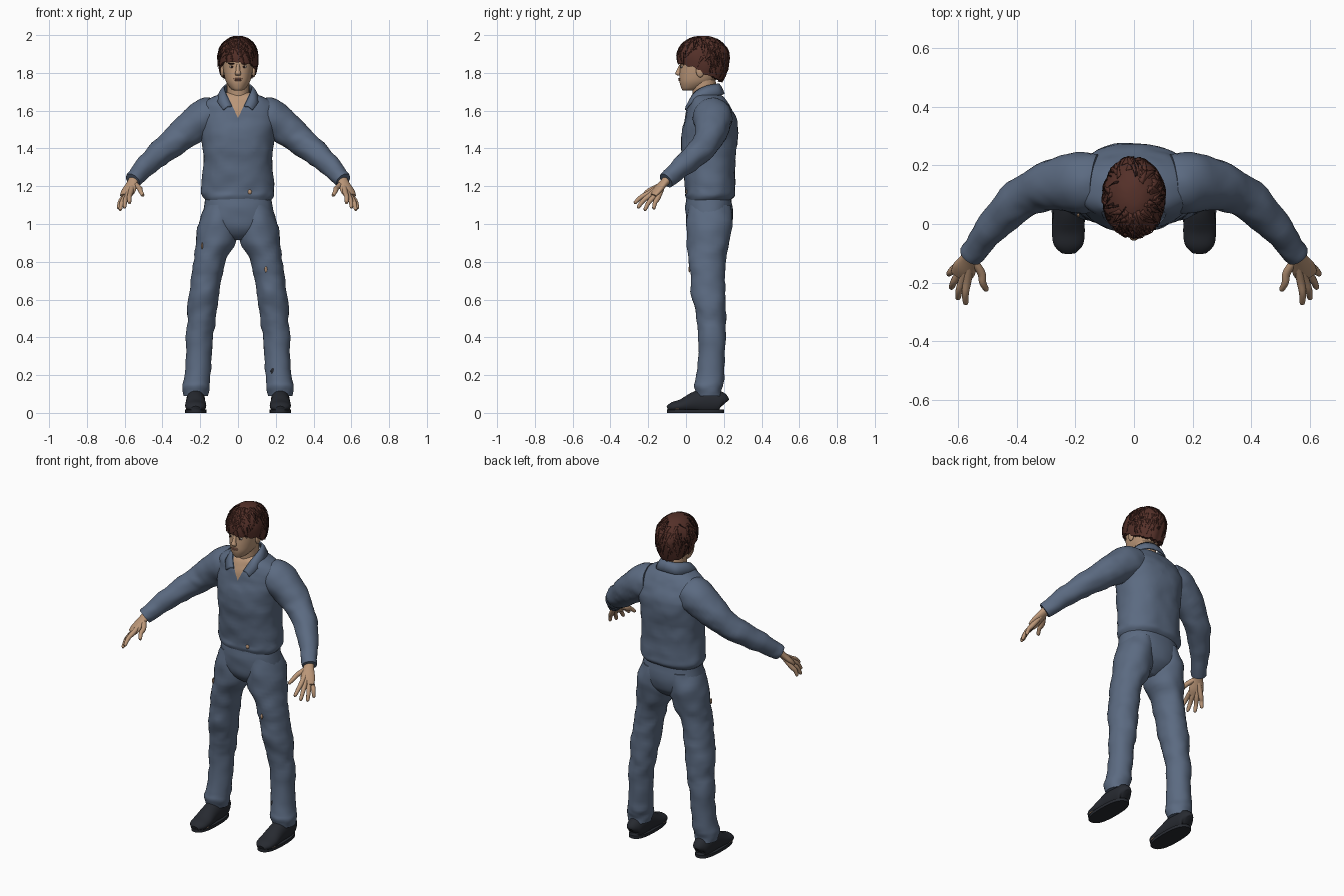
import bpy, bmesh, math, random
from mathutils import Vector, noise

random.seed(4)
if "Cube" in bpy.data.objects:
    bpy.data.objects.remove(bpy.data.objects["Cube"])


def material(name, *rgb):
    mat = bpy.data.materials.new(name)
    mat.use_nodes = True
    mat.diffuse_color = (*rgb, 1)
    mat.node_tree.nodes["Principled BSDF"].inputs["Base Color"].default_value = (*rgb, 1)
    return mat


DENIM = material("denim blue", .105, .145, .22)
SKIN = material("skin", .5, .31, .19)
HAIR = material("auburn hair", .09, .03, .022)
DARK = material("dark strand", .02, .008, .007)
LEATHER = material("black leather", .02, .023, .03)
LIP = material("lip", .34, .16, .11)
WHITE = material("eye white", .55, .5, .45)


def finish(name, bm, mats, mirror=False, thickness=0, smooth=0):
    """Turn a bmesh into a smooth-shaded object."""
    bmesh.ops.recalc_face_normals(bm, faces=bm.faces)
    mesh = bpy.data.meshes.new(name)
    bm.to_mesh(mesh)
    bm.free()
    obj = bpy.data.objects.new(name, mesh)
    bpy.context.collection.objects.link(obj)
    for mat in mats:
        mesh.materials.append(mat)
    if mirror:
        obj.modifiers.new("mirror", "MIRROR")
    if thickness:
        obj.modifiers.new("thickness", "SOLIDIFY").thickness = thickness
    if smooth:
        sub = obj.modifiers.new("smooth", "SUBSURF")
        sub.levels = sub.render_levels = smooth
    bpy.ops.object.select_all(action="DESELECT")
    bpy.context.view_layer.objects.active = obj
    obj.select_set(True)
    bpy.ops.object.shade_smooth_by_angle(angle=math.radians(50))
    return obj


def spline(keys, steps):
    """Catmull-Rom interpolation through rows of numbers."""
    keys = [Vector(k) for k in keys]
    out = []
    for i in range(len(keys) - 1):
        a, b, c, d = keys[max(i - 1, 0)], keys[i], keys[i + 1], keys[min(i + 2, len(keys) - 1)]
        for s in range(steps):
            t = s / steps
            out.append(b + (c - a) * t / 2 + (a * 2 - b * 5 + c * 4 - d) * t * t / 2
                       + (b * 3 - a - c * 3 + d) * t ** 3 / 2)
    return out + [keys[-1]]


def loft(keys, follow=False, steps=5, sides=32, power=2.0, wrinkle=0, floor=False):
    """Skin over rings of x, y, z, half width, half depth."""
    bm = bmesh.new()
    rows = spline(keys, steps)
    rings = []
    for i, row in enumerate(rows):
        centre, u, v = Vector(row[:3]), Vector((1, 0, 0)), Vector((0, 1, 0))
        if follow:
            ahead = rows[min(i + 1, len(rows) - 1)]
            behind = rows[max(i - 1, 0)]
            tangent = (Vector(ahead[:3]) - Vector(behind[:3])).normalized()
            u = tangent.cross(Vector((0, 0, 1))).normalized()
            v = u.cross(tangent)
        ring = []
        for k in range(sides):
            a = math.tau * k / sides
            c, s = math.cos(a), math.sin(a)
            d = (u * math.copysign(abs(c) ** (2 / power), c) * row[3]
                 + v * math.copysign(abs(s) ** (2 / power), s) * row[4])
            p = centre + d
            if wrinkle:
                q = Vector((p.x * 9, p.y * 9, p.z * 14))
                p += d.normalized() * wrinkle * (noise.noise(q) + noise.noise(q * 2.2) / 2)
            if floor:
                p.z = max(p.z, 0)
            ring.append(bm.verts.new(p))
        rings.append(ring)
    for r, q in zip(rings, rings[1:]):
        for k in range(sides):
            n = (k + 1) % sides
            bm.faces.new((r[k], r[n], q[n], q[k]))
    bm.faces.new(rings[0])
    bm.faces.new(rings[-1])
    return bm


def blob(name, loc, size, mat, mirror=False):
    bm = bmesh.new()
    bmesh.ops.create_uvsphere(bm, u_segments=16, v_segments=10, radius=1)
    bmesh.ops.scale(bm, vec=size, verts=bm.verts)
    bmesh.ops.translate(bm, vec=loc, verts=bm.verts)
    return finish(name, bm, [mat], mirror)


# Jacket body with an open V of skin cut in the chest
bm = loft([(0, .12, 1.125, .172, .116), (0, .127, 1.15, .19, .13), (0, .128, 1.19, .194, .132),
           (0, .122, 1.3, .183, .137), (0, .122, 1.4, .188, .147), (0, .127, 1.5, .2, .147),
           (0, .13, 1.57, .205, .132), (0, .122, 1.63, .19, .108), (0, .115, 1.67, .14, .086),
           (0, .11, 1.695, .07, .06)], sides=64, power=2.3, wrinkle=.007)
v_tip = Vector((0, 0, 1.56))
planes = [Vector((s * .13, 0, -.06)) for s in (-1, 1)]
for normal in planes:
    bmesh.ops.bisect_plane(bm, geom=bm.verts[:] + bm.edges[:] + bm.faces[:],
                           plane_co=v_tip, plane_no=normal)
for f in bm.faces:
    c = f.calc_center_median()
    f.material_index = int(c.y < .1 and all((c - v_tip).dot(n) < 0 for n in planes))
finish("jacket_body", bm, [DENIM, SKIN])

# Sleeves
finish("sleeve", loft([(.13, .14, 1.575, .1, .095), (.18, .143, 1.56, .105, .1),
                       (.26, .135, 1.5, .09, .09), (.33, .118, 1.445, .077, .08),
                       (.39, .085, 1.395, .068, .07), (.48, -.01, 1.315, .055, .058),
                       (.54, -.083, 1.25, .045, .048), (.558, -.105, 1.23, .041, .042)],
                      follow=True, wrinkle=.008), [DENIM], True)

# Collar, folded over
inner = spline([(0, .175, 1.745), (.05, .158, 1.742), (.075, .1, 1.73), (.066, .04, 1.695), (.032, .002, 1.625)], 5)
outer = spline([(0, .205, 1.69), (.07, .188, 1.685), (.112, .11, 1.675), (.108, .03, 1.645), (.078, -.006, 1.605)], 5)
bm = bmesh.new()
strip = [(bm.verts.new(a), bm.verts.new(a.lerp(b, .5) + Vector((0, 0, .008))), bm.verts.new(b))
         for a, b in zip(inner, outer)]
for p, q in zip(strip, strip[1:]):
    for k in range(2):
        bm.faces.new((p[k], p[k + 1], q[k + 1], q[k]))
finish("collar", bm, [DENIM], True, .008)

# Trousers
finish("trouser_seat", loft([(0, .12, 1.16, .17, .115), (0, .122, 1.08, .184, .126),
                             (0, .122, 1.0, .185, .12), (0, .117, .95, .13, .092),
                             (0, .115, .915, .04, .05)], power=2.2, wrinkle=.005), [DENIM])
finish("trouser_leg", loft([(.09, .125, 1.1, .08, .11), (.106, .124, 1.0, .101, .125),
                            (.119, .117, .9, .106, .11), (.15, .114, .8, .085, .097),
                            (.168, .117, .7, .081, .092), (.182, .122, .6, .081, .088),
                            (.192, .134, .5, .075, .078), (.203, .138, .4, .07, .072),
                            (.213, .13, .2, .067, .07), (.222, .122, .14, .072, .073),
                            (.225, .12, .09, .064, .067)], wrinkle=.009), [DENIM], True)

# Shoes with flat soles
finish("shoe", loft([(.224, .2, .045, .02, .03), (.224, .185, .055, .043, .055),
                     (.224, .12, .062, .05, .07), (.224, .05, .055, .051, .058),
                     (.224, -.02, .038, .056, .036), (.224, -.07, .03, .05, .027),
                     (.224, -.098, .022, .025, .014)], follow=True, floor=True), [LEATHER], True)
finish("sole", loft([(.224, .05, z, .057, .151) for z in (0, .018)], power=2.5, steps=1), [LEATHER], True)
blob("sole_gap", (.224, -.045, .021), (.054, .045, .005), SKIN, True)

# Hands: palm, four fingers and thumb
finish("palm", loft([(.55, -.095, 1.24, .026, .024), (.562, -.122, 1.212, .032, .02),
                     (.58, -.155, 1.175, .041, .018), (.593, -.178, 1.15, .036, .012)],
                    follow=True, sides=20), [SKIN], True)
fingers = {"index": ((.568, -.19, 1.167), (.575, -.275, 1.11)),
           "middle": ((.583, -.187, 1.155), (.602, -.257, 1.085)),
           "ring": ((.597, -.17, 1.145), (.625, -.22, 1.072)),
           "little": ((.607, -.148, 1.14), (.634, -.172, 1.08)),
           "thumb": ((.522, -.165, 1.19), (.503, -.228, 1.15))}
wrist = Vector((.556, -.115, 1.22))
for name, (knuckle, tip) in fingers.items():
    k, t = Vector(knuckle), Vector(tip)
    bend = k.lerp(t, .5) + Vector((.004, -.003, .005))
    path = [(wrist, .013), (k, .014), (bend, .012), (k.lerp(t, .93), .009), (t, .002)]
    finish(name + "_finger", loft([(*p, r, r) for p, r in path], follow=True, sides=12), [SKIN], True)

# Neck, head and face
finish("neck", loft([(0, .105, 1.6, .066, .066), (0, .1, 1.68, .06, .064),
                     (0, .09, 1.78, .06, .065)]), [SKIN])
finish("head", loft([(0, .01, 1.706, .018, .025), (0, .028, 1.717, .038, .052),
                     (0, .055, 1.75, .062, .089), (0, .07, 1.79, .074, .105),
                     (0, .076, 1.84, .081, .108), (0, .08, 1.9, .082, .115),
                     (0, .08, 1.95, .065, .09), (0, .08, 1.98, .02, .03)], power=2.15), [SKIN])
finish("nose", loft([(0, -.026, 1.845, .009, .008), (0, -.037, 1.815, .011, .012),
                     (0, -.042, 1.797, .016, .015), (0, -.034, 1.785, .012, .01)], sides=16), [SKIN])
blob("ear", (.083, .075, 1.81), (.01, .022, .034), SKIN, True)
blob("eye", (.032, -.022, 1.832), (.014, .007, .006), WHITE, True)
blob("iris", (.032, -.027, 1.832), (.006, .004, .006), DARK, True)
blob("eyebrow", (.034, -.026, 1.849), (.02, .006, .004), DARK, True)
blob("upper_lip", (0, -.034, 1.769), (.023, .008, .004), LIP)
blob("lower_lip", (0, -.033, 1.761), (.018, .008, .005), LIP)


def hair_point(a, t, lift=1.0):
    """Point on the hair at angle a (0 is the front), t from crown to edge."""
    front, back = max(math.cos(a), 0), max(-math.cos(a), 0)
    edge = 1.795 + .06 * front ** .5 - .04 * back - .012 * math.sin(a) * front
    edge += .012 * noise.noise(Vector((math.cos(a) * 6, math.sin(a) * 6, 2)))
    z = 1.998 - (1.998 - edge) * t ** 1.6
    if z > 1.88:
        r = math.sqrt(max(0, 1 - ((z - 1.88) / .118) ** 2))
    else:
        r = 1 - 14 * (z - 1.88) ** 2
    r *= lift * (1 + .05 * noise.noise(Vector((a * 3, t * 4, 1))) * math.sin(a / 2))
    return Vector((math.sin(a) * r * .107, .09 - math.cos(a) * r * .138, z + (lift - 1) * .1))


# Hair cap, tucked in at its edge
bm = bmesh.new()
sides, rows = 64, 16
grid = [[bm.verts.new(hair_point(math.tau * k / sides, j / rows)) for k in range(sides)]
        for j in range(1, rows + 1)]
grid.append([bm.verts.new((v.co.x * .75, .09 + (v.co.y - .09) * .75, v.co.z + .005)) for v in grid[-1]])
bm.faces.new(grid[0])
for r, q in zip(grid, grid[1:]):
    for k in range(sides):
        n = (k + 1) % sides
        bm.faces.new((r[k], r[n], q[n], q[k]))
finish("hair_cap", bm, [HAIR])

# Loose locks over the cap, some of them dark
bm = bmesh.new()
for i in range(170):
    a, start = random.uniform(0, math.tau), random.uniform(.15, .75)
    length, drift = random.uniform(.15, .35), random.uniform(-.35, .35)
    width = random.uniform(.015, .035)
    dark = i % 3 == 0 and math.cos(a) < .8
    pairs = []
    for s in range(5):
        f, t = s / 4, min(start + length * s / 4, 1.04)
        w = width * (1.1 - f) * (.5 if dark else 1.5) / max(t, .3)
        pairs.append([bm.verts.new(hair_point(a + drift * f + e * w, t, 1.015 + .02 * f)) for e in (-1, 1)])
    for p, q in zip(pairs, pairs[1:]):
        bm.faces.new((p[0], p[1], q[1], q[0])).material_index = int(dark)
finish("hair_locks", bm, [HAIR, DARK], thickness=.002)

# Worn patches in the cloth
for name, loc, size, mat in (("hem_patch", (.062, .003, 1.17), (.011, .006, .012), SKIN),
                             ("thigh_patch", (.148, .018, .76), (.007, .005, .016), SKIN),
                             ("hip_patch", (-.19, .03, .885), (.005, .006, .018), SKIN),
                             ("shin_patch", (.187, .069, .22), (.014, .006, .02), LEATHER)):
    blob(name, loc, size, mat)
